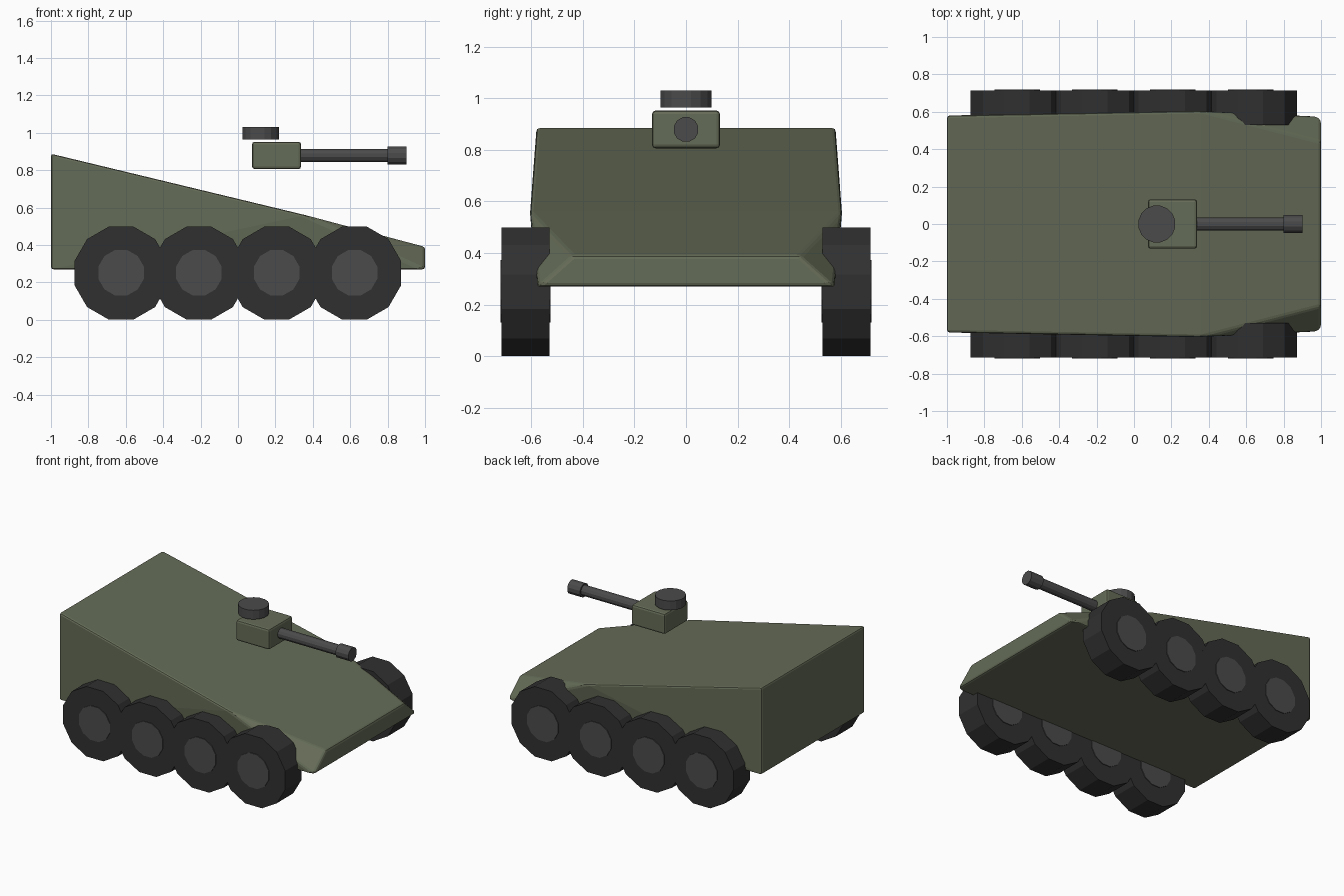
import bpy, bmesh
from math import pi, radians
from mathutils import Matrix, Vector

if "Cube" in bpy.data.objects:
    bpy.data.objects.remove(bpy.data.objects["Cube"])


def material(name, rgb):
    m = bpy.data.materials.new(name)
    m.diffuse_color = (*rgb, 1)
    m.use_nodes = True
    m.node_tree.nodes["Principled BSDF"].inputs["Base Color"].default_value = m.diffuse_color
    return m


GREEN = material("olive_paint", (0.13, 0.15, 0.095))
RUBBER = material("rubber", (0.03, 0.03, 0.03))
METAL = material("dark_metal", (0.07, 0.07, 0.07))


def finish(name, bm, mat, bevel=0):
    bmesh.ops.recalc_face_normals(bm, faces=bm.faces)
    me = bpy.data.meshes.new(name)
    bm.to_mesh(me)
    bm.free()
    me.materials.append(mat)
    ob = bpy.data.objects.new(name, me)
    bpy.context.collection.objects.link(ob)
    if bevel:
        mod = ob.modifiers.new("soft_edges", 'BEVEL')
        mod.width, mod.segments = bevel, 2
        mod.limit_method, mod.angle_limit = 'ANGLE', radians(25)
    return ob


def cylinder(name, axis, start, end, radius, sides, mat):
    """Flat-shaded prism between two points along a world axis, flat side down."""
    start, end = Vector(start), Vector(end)
    turn = {'X': Matrix.Rotation(pi / 2, 4, 'Y'),
            'Y': Matrix.Rotation(pi / 2, 4, 'X'),
            'Z': Matrix.Identity(4)}[axis]
    bm = bmesh.new()
    bmesh.ops.create_cone(bm, cap_ends=True, segments=sides, radius1=radius,
                          radius2=radius, depth=(end - start).length,
                          matrix=Matrix.Translation((start + end) / 2) @ turn
                          @ Matrix.Rotation(pi / sides, 4, 'Z'))
    return finish(name, bm, mat)


# Wedge hull: convex shell around mirrored corner points
corners = [(-1, 0.58, 0.27), (-1, 0.58, 0.888), (0.36, 0.605, 0.56),
           (1, 0.44, 0.39), (1, 0.575, 0.27)]
bm = bmesh.new()
for x, y, z in corners:
    for s in (-1, 1):
        bm.verts.new((x, s * y, z))
bmesh.ops.convex_hull(bm, input=bm.verts)
bmesh.ops.dissolve_limit(bm, angle_limit=radians(0.5), verts=bm.verts, edges=bm.edges)
finish("hull", bm, GREEN, 0.014)

# Eight wheels with hubs
for side, s in (("left", 1), ("right", -1)):
    for i in range(4):
        x = -0.625 + i * 0.416
        cylinder(f"{side}_tyre_{i + 1}", 'Y', (x, s * 0.53, 0.25),
                 (x, s * 0.715, 0.25), 0.257, 12, RUBBER)
        cylinder(f"{side}_hub_{i + 1}", 'Y', (x, s * 0.525, 0.252),
                 (x, s * 0.72, 0.252), 0.126, 12, METAL)

# Gun turret box
bm = bmesh.new()
bmesh.ops.create_cube(bm, size=1, matrix=Matrix.Translation((0.206, 0, 0.879))
                      @ Matrix.Diagonal((0.262, 0.264, 0.146, 1)))
finish("turret", bm, GREEN, 0.014)

# Barrel, muzzle and sight
cylinder("barrel", 'X', (0.32, 0, 0.879), (0.82, 0, 0.879), 0.037, 12, METAL)
cylinder("muzzle", 'X', (0.80, 0, 0.879), (0.90, 0, 0.879), 0.049, 12, METAL)
cylinder("sight", 'Z', (0.122, 0, 0.965), (0.122, 0, 1.03), 0.1, 16, METAL)
